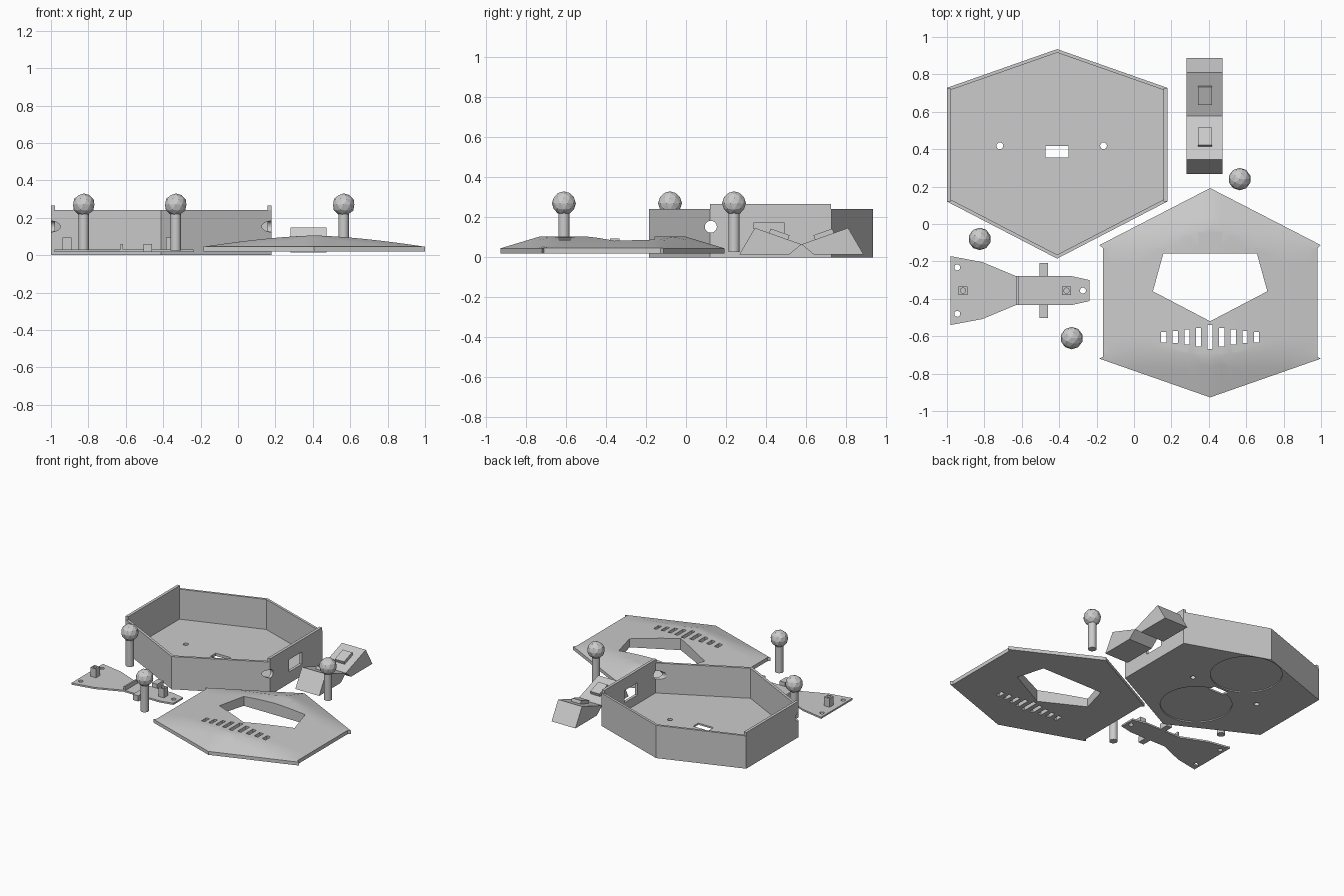
import bpy, bmesh, math
from mathutils import Vector, Matrix

if "Cube" in bpy.data.objects:
    bpy.data.objects.remove(bpy.data.objects["Cube"])

grey = bpy.data.materials.new("plain grey")
grey.use_nodes = True
COLOR = (0.6, 0.6, 0.6, 1)
grey.diffuse_color = COLOR
grey.node_tree.nodes["Principled BSDF"].inputs["Base Color"].default_value = COLOR


def finish(bm, name):
    bmesh.ops.recalc_face_normals(bm, faces=bm.faces)
    mesh = bpy.data.meshes.new(name)
    bm.to_mesh(mesh)
    bm.free()
    ob = bpy.data.objects.new(name, mesh)
    bpy.context.collection.objects.link(ob)
    mesh.materials.append(grey)
    return ob


def add_prism(bm, outline, z0, z1):
    base = bm.faces.new([bm.verts.new((x, y, z0)) for x, y in outline])
    new = bmesh.ops.extrude_face_region(bm, geom=[base], use_keep_orig=True)["geom"]
    for v in new:
        if isinstance(v, bmesh.types.BMVert):
            v.co.z = z1


def add_box(bm, center, size, turn=Matrix()):
    place = Matrix.Translation(center) @ turn @ Matrix.Diagonal((*size, 1))
    bmesh.ops.create_cube(bm, size=1, matrix=place)


def add_cylinder(bm, center, radius, depth, sides=24, turn=Matrix()):
    bmesh.ops.create_cone(bm, cap_ends=True, segments=sides, radius1=radius, radius2=radius,
                          depth=depth, matrix=Matrix.Translation(center) @ turn)


def cut(ob, cutter):
    # Apply the boolean, then drop the cutter
    mod = ob.modifiers.new("cut", "BOOLEAN")
    mod.operation, mod.solver, mod.object = "DIFFERENCE", "EXACT", cutter
    mod.use_self = True
    bpy.context.view_layer.objects.active = ob
    bpy.ops.object.modifier_apply(modifier=mod.name)
    bpy.data.objects.remove(cutter)


def smooth(ob, degrees):
    bpy.ops.object.select_all(action="DESELECT")
    ob.select_set(True)
    bpy.context.view_layer.objects.active = ob
    bpy.ops.object.shade_smooth_by_angle(angle=math.radians(degrees))


def mirrored(half, axis_x):
    return half + [(2 * axis_x - x, y) for x, y in reversed(half) if abs(x - axis_x) > 1e-4]


# Housing: hexagonal tray with hollow inside
cx, half = -0.411, 0.589
bm = bmesh.new()
add_prism(bm, mirrored([(cx, 0.935), (cx + half, 0.728), (cx + half, 0.12), (cx, -0.185)], cx), 0, 0.241)
housing = finish(bm, "housing")
bm = bmesh.new()
inner = half - 0.021
add_prism(bm, mirrored([(cx, 0.916), (cx + inner, 0.717), (cx + inner, 0.13), (cx, -0.164)], cx), 0.02, 0.4)
cut(housing, finish(bm, "hollow"))

# Housing openings: floor holes, cable slot, side window, corner holes, disc recesses
along_x = Matrix.Rotation(math.pi / 2, 4, "Y")
bm = bmesh.new()
for x in (-0.717, -0.163):
    add_cylinder(bm, (x, 0.418, 0.02), 0.018, 0.1)
add_box(bm, (cx, 0.386, 0.02), (0.124, 0.06, 0.1))
add_box(bm, (cx + half, 0.415, 0.13), (0.1, 0.15, 0.09))
add_cylinder(bm, (cx, 0.124, 0.153), 0.03, 1.4, turn=along_x)
cut(housing, finish(bm, "openings"))
bm = bmesh.new()
for side in (-1, 1):
    add_cylinder(bm, (cx, 0.415 + 0.26 * side, 0), 0.24, 0.016, 48)
cut(housing, finish(bm, "recesses"))
smooth(housing, 25)

# Raised lips on the two side walls
bm = bmesh.new()
for side in (-1, 1):
    add_box(bm, (cx + side * (half - 0.0105), 0.422, 0.253), (0.021, 0.606, 0.025))
finish(bm, "housing_lips")

# Cover: hexagonal plate with a gently domed top and notched sides
px, reach, rim, rise, slope_run = 0.407, 0.592, 0.045, 0.06, 0.2
back, front = (0.192, -0.113), (-0.927, -0.72)
notch = reach - 0.018
outline = mirrored([(px, back[0]), (px + reach, back[1]), (px + notch, back[1] - 0.015),
                    (px + notch, front[1] + 0.01), (px + reach, front[1]), (px, front[0])], px)


def dome(x, y):
    t = min(1, abs(x - px) / reach)
    from_back = back[0] + (back[1] - back[0]) * t - y
    from_front = y - (front[0] + (front[1] - front[0]) * t)
    edge = max(0, min(1, from_back / slope_run, from_front / slope_run))
    return rim + rise * min(1 - t ** 1.5, edge)


bm = bmesh.new()
add_prism(bm, outline, 0.02, rim)


def slice_plate(point, normal):
    bmesh.ops.bisect_plane(bm, geom=bm.verts[:] + bm.edges[:] + bm.faces[:], dist=1e-5,
                           plane_co=point, plane_no=normal)


for i in range(-9, 10):
    slice_plate((px + reach * i / 10, 0, 0), (1, 0, 0))
for i in range(1, 14):
    slice_plate((0, front[0] + 0.08 * i, 0), (0, 1, 0))
for near, far, shift in ((*back, -slope_run), (*front, slope_run)):
    for side in (-1, 1):
        slice_plate((px, near + shift, 0), Vector((near - far, side * reach, 0)))
for v in bm.verts:
    if v.co.z > 0.03:
        v.co.z = dome(v.co.x, v.co.y)
bmesh.ops.triangulate(bm, faces=bm.faces)
cover = finish(bm, "cover")

# Cover openings: five-sided window and a row of vents
bm = bmesh.new()
add_prism(bm, mirrored([(px + 0.25, -0.157), (px + 0.306, -0.36), (px, -0.52)], px), -0.1, 0.3)
for i, length in enumerate((0.128, 0.1, 0.08, 0.064, 0.057)):
    for side in ((-1, 1) if i else (1,)):
        add_box(bm, (px + 0.062 * i * side, -0.605, 0.1), (0.028, length, 0.4))
cut(cover, finish(bm, "cover_openings"))
smooth(cover, 20)

# Ball-headed pins
for i, (x, y) in enumerate(((-0.825, -0.08), (0.565, 0.24), (-0.333, -0.61))):
    bm = bmesh.new()
    add_cylinder(bm, (x, y, 0.14), 0.028, 0.228, 16)
    pin = finish(bm, f"pin_shaft_{i + 1}")
    smooth(pin, 30)
    bm = bmesh.new()
    bmesh.ops.create_icosphere(bm, subdivisions=2, radius=0.06, matrix=Matrix.Translation((x, y, 0.27)))
    finish(bm, f"pin_ball_{i + 1}")

# Pair of wedge blocks facing each other, each with a raised pad
middle = 0.577
for name, side in (("front", -1), ("back", 1)):
    bm = bmesh.new()
    profile = [(0, 0.065), (0.233, 0.147), (0.31, 0.015), (0.06, 0.015)]
    face = bm.faces.new([bm.verts.new((0.28, middle + side * y, z)) for y, z in profile])
    new = bmesh.ops.extrude_face_region(bm, geom=[face], use_keep_orig=True)["geom"]
    bmesh.ops.translate(bm, verts=[v for v in new if isinstance(v, bmesh.types.BMVert)], vec=(0.194, 0, 0))
    finish(bm, f"{name}_wedge")
    bm = bmesh.new()
    tilt = Matrix.Rotation(side * math.atan2(0.082, 0.233), 4, "X")
    add_box(bm, (0.38, middle + side * 0.113, 0.11), (0.076, 0.1, 0.036), tilt)
    finish(bm, f"{name}_wedge_pad")

# Lever: flat tapered plate with three holes
ly, z0, z1 = -0.356, 0.018, 0.03
upper = [(-0.98, 0.184), (-0.81, 0.152), (-0.63, 0.077), (-0.333, 0.077), (-0.238, 0.056)]
bm = bmesh.new()
add_prism(bm, [(x, ly + w) for x, w in upper] + [(x, ly - w) for x, w in reversed(upper)], z0, z1)
lever = finish(bm, "lever_plate")
bm = bmesh.new()
for x, y in ((-0.945, 0.124), (-0.945, -0.124), (-0.273, 0)):
    add_cylinder(bm, (x, ly + y, 0.02), 0.016, 0.1, 16)
cut(lever, finish(bm, "lever_holes"))

# Lever fittings: cross tabs, ridge and two drilled posts
bm = bmesh.new()
for side in (-1, 1):
    add_box(bm, (-0.483, ly + side * 0.111, 0.039), (0.044, 0.072, 0.042))
add_box(bm, (-0.622, ly, 0.044), (0.012, 0.154, 0.03))
finish(bm, "lever_tabs")
for i, x in enumerate((-0.914, -0.361)):
    bm = bmesh.new()
    add_box(bm, (x, ly, 0.062), (0.046, 0.046, 0.066))
    post = finish(bm, f"lever_post_{i + 1}")
    bm = bmesh.new()
    add_cylinder(bm, (x, ly, 0.1), 0.014, 0.06, 16)
    cut(post, finish(bm, "post_bore"))
